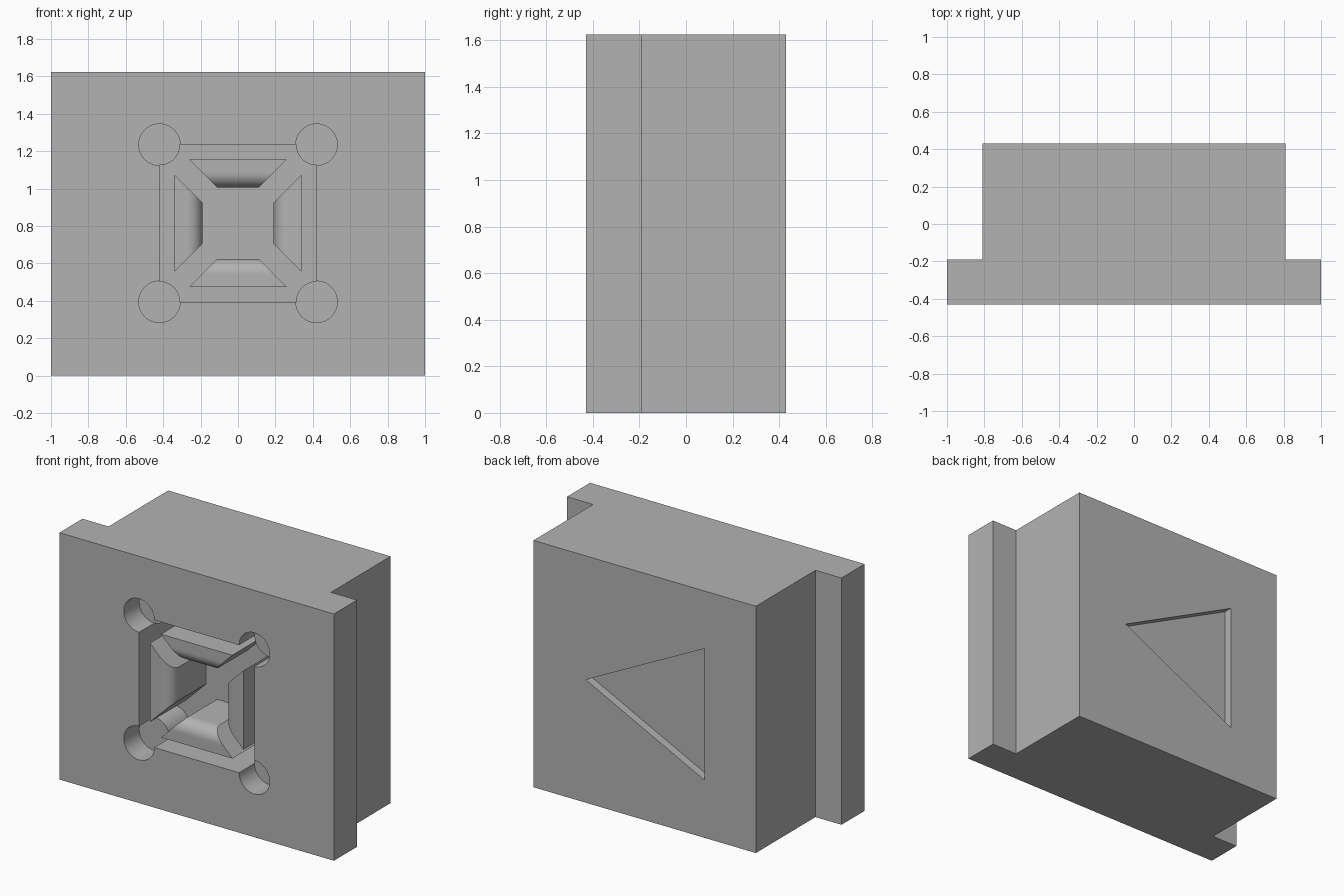
import bpy, bmesh
from math import sin, cos, pi, radians

cube = bpy.data.objects.get("Cube")
if cube:
    bpy.data.objects.remove(cube, do_unlink=True)

GREY = (0.45, 0.45, 0.45, 1)
mat = bpy.data.materials.new("plain_grey")
mat.use_nodes = True
mat.diffuse_color = GREY
mat.node_tree.nodes["Principled BSDF"].inputs["Base Color"].default_value = GREY

HEIGHT, MID = 1.625, 0.815
FRONT, BACK = -0.43, 0.43
HALF = 0.42            # pocket half width
FLOOR = FRONT + 0.37   # pocket floor
HOLE = 0.11            # corner hole radius


def loft(name, ring_a, ring_b):
    """Solid between two matching rings of points."""
    bm = bmesh.new()
    a = [bm.verts.new(p) for p in ring_a]
    b = [bm.verts.new(p) for p in ring_b]
    bm.faces.new(a)
    bm.faces.new(b)
    for i in range(len(a)):
        j = (i + 1) % len(a)
        bm.faces.new((a[i], a[j], b[j], b[i]))
    bmesh.ops.recalc_face_normals(bm, faces=bm.faces)
    mesh = bpy.data.meshes.new(name)
    bm.to_mesh(mesh)
    bm.free()
    mesh.materials.append(mat)
    obj = bpy.data.objects.new(name, mesh)
    bpy.context.collection.objects.link(obj)
    return obj


def along_y(name, pts, y0, y1):
    return loft(name, [(x, y0, z) for x, z in pts], [(x, y1, z) for x, z in pts])


def arc(cx, cz, r, start, sweep, n):
    return [(cx + r * cos(start + sweep * i / n), cz + r * sin(start + sweep * i / n))
            for i in range(n + 1)]


def smooth(obj):
    bpy.ops.object.select_all(action='DESELECT')
    obj.select_set(True)
    bpy.context.view_layer.objects.active = obj
    bpy.ops.object.shade_smooth_by_angle(angle=radians(30))


def cut(target, cutter):
    mod = target.modifiers.new(cutter.name, 'BOOLEAN')
    mod.operation = 'DIFFERENCE'
    mod.solver = 'EXACT'
    mod.object = cutter
    bpy.context.view_layer.objects.active = target
    bpy.ops.object.modifier_apply(modifier=mod.name)
    bpy.data.objects.remove(cutter, do_unlink=True)


# Block with a wider front flange
half_plan = [(1, FRONT), (1, -0.19), (0.81, -0.19), (0.81, BACK)]
plan = half_plan + [(-x, y) for x, y in reversed(half_plan)]
body = loft("block", [(x, y, 0) for x, y in plan], [(x, y, HEIGHT) for x, y in plan])

# Square pocket that leaves a round post in each corner
corners = [(HALF, HALF), (-HALF, HALF), (-HALF, -HALF), (HALF, -HALF)]
outline = []
for k, (cx, cz) in enumerate(corners):
    outline += arc(cx, MID + cz, HOLE, -pi / 2 + k * pi / 2, -pi / 2, 10)
cut(body, along_y("pocket_cutter", outline, FRONT - 0.1, FLOOR))

# Shallow corner holes down to the post tops
for cx, cz in corners:
    circle = arc(cx, MID + cz, HOLE + 0.001, 0, 2 * pi, 40)[:-1]
    cut(body, along_y("hole_cutter", circle, FRONT - 0.1, FRONT + 0.16))

# Triangular recess in the back
triangle = [(0.43, 0.81), (-0.435, 1.245), (-0.435, 0.38)]
cut(body, along_y("triangle_cutter", triangle, BACK - 0.055, BACK + 0.1))
smooth(body)

# Four mitred fins with a rounded inner front edge
R = 0.085
profile = [(0.34, FLOOR + 0.01), (0.34, FRONT)]
profile += arc(0.19 + R, FRONT + R, R, -pi / 2, -pi / 2, 12)
profile += [(0.19, FLOOR + 0.01)]
for k, side in enumerate(("left", "top", "right", "bottom")):
    c, s = round(cos(k * pi / 2)), round(sin(k * pi / 2))
    rings = []
    for sign in (-1, 1):
        rings.append([(r * c - sign * (r - 0.08) * s, y,
                       MID + r * s + sign * (r - 0.08) * c) for r, y in profile])
    smooth(loft(side + "_fin", *rings))
